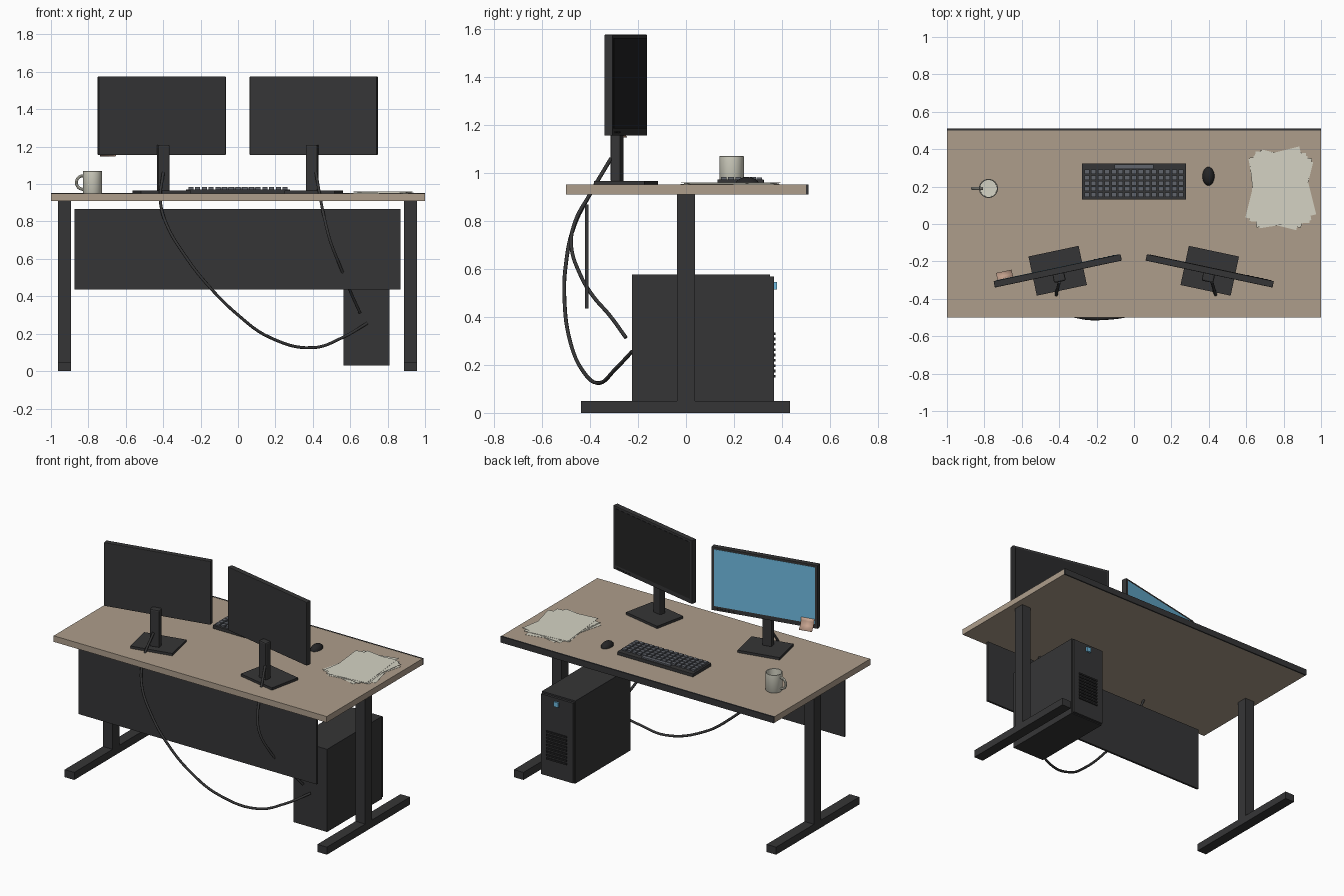
import bpy, bmesh, math, random
from mathutils import Matrix, Vector

if "Cube" in bpy.data.objects:
    bpy.data.objects.remove(bpy.data.objects["Cube"])

random.seed(4)


def material(name, rgb):
    m = bpy.data.materials.new(name)
    m.diffuse_color = (*rgb, 1)
    m.use_nodes = True
    m.node_tree.nodes["Principled BSDF"].inputs["Base Color"].default_value = m.diffuse_color
    return m


WOOD = material("desk wood", (0.42, 0.34, 0.26))
DARK = material("dark grey", (0.036, 0.036, 0.037))
BLACK = material("screen black", (0.018, 0.018, 0.019))
BLUE = material("screen blue", (0.16, 0.50, 0.75))
KEY = material("key grey", (0.12, 0.13, 0.15))
CREAM = material("cream", (0.66, 0.65, 0.55))
NOTE = material("note peach", (0.62, 0.40, 0.30))


def finish(name, bm, mat, smooth=False, bevel=0, matrix=None):
    me = bpy.data.meshes.new(name)
    bmesh.ops.recalc_face_normals(bm, faces=bm.faces)
    bm.to_mesh(me)
    bm.free()
    me.materials.append(mat)
    ob = bpy.data.objects.new(name, me)
    bpy.context.collection.objects.link(ob)
    if matrix:
        ob.matrix_world = matrix
    if bevel:
        b = ob.modifiers.new("bevel", "BEVEL")
        b.width, b.segments = bevel, 2
    if smooth:
        bpy.context.view_layer.objects.active = ob
        ob.select_set(True)
        bpy.ops.object.shade_smooth_by_angle(angle=math.radians(40))
        ob.select_set(False)
    return ob


def add_box(bm, x0, x1, y0, y1, z0, z1, rot=0):
    c = Vector(((x0 + x1) / 2, (y0 + y1) / 2, (z0 + z1) / 2))
    m = (Matrix.Translation(c) @ Matrix.Rotation(rot, 4, 'Z')
         @ Matrix.Diagonal((x1 - x0, y1 - y0, z1 - z0, 1)))
    bmesh.ops.create_cube(bm, size=1, matrix=m)


def boxes(name, mat, *dims, **kw):
    bm = bmesh.new()
    for d in dims:
        add_box(bm, *d)
    return finish(name, bm, mat, **kw)


# desk
boxes("desktop", WOOD, (-1, 1, -0.5, 0.5, 0.91, 0.95))
boxes("desktop_edge_strip", DARK, (-1, 1, 0.5, 0.51, 0.909, 0.951))
for side, a, b in (("left", -0.963, -0.893), ("right", 0.887, 0.957)):
    boxes(side + "_leg", DARK, (a, b, -0.037, 0.037, 0.05, 0.91))
    boxes(side + "_foot", DARK, (a, b, -0.437, 0.433, 0, 0.05))
boxes("modesty_panel", DARK, (-0.875, 0.87, -0.42, -0.406, 0.435, 0.868))

# computer tower
boxes("tower_case", DARK, (0.565, 0.81, -0.225, 0.35, 0.03, 0.577))
boxes("tower_front", DARK, (0.57, 0.805, 0.35, 0.366, 0.036, 0.567))
boxes("tower_vents", BLACK, *[(0.615, 0.765, 0.36, 0.373, z, z + 0.011)
                              for z in [0.147 + 0.0222 * i for i in range(9)]])
boxes("tower_button", BLUE, (0.672, 0.704, 0.36, 0.378, 0.514, 0.545))

# monitors
for side, x, angle, screen in (("left", -0.408, 12, BLUE), ("right", 0.405, -12, BLACK)):
    m = Matrix.Translation((x, -0.25, 0)) @ Matrix.Rotation(math.radians(angle), 4, 'Z')
    boxes(side + "_monitor_case", DARK, (-0.347, 0.347, -0.018, 0.017, 1.155, 1.575),
          bevel=0.003, matrix=m)
    boxes(side + "_monitor_screen", screen, (-0.33, 0.33, 0.012, 0.0185, 1.185, 1.56), matrix=m)
    boxes(side + "_monitor_buttons", BLACK,
          *[(0.2 + i * 0.025, 0.212 + i * 0.025, 0.012, 0.02, 1.165, 1.171) for i in range(5)],
          matrix=m)
    boxes(side + "_monitor_pillar", DARK, (-0.032, 0.032, -0.06, -0.016, 0.96, 1.21),
          bevel=0.008, matrix=m)
    boxes(side + "_monitor_base", DARK, (-0.137, 0.137, -0.107, 0.107, 0.95, 0.966), matrix=m)
    # curled sticky note
    if side == "left":
        bm = bmesh.new()
        rows = [[bm.verts.new((px, 0.019 + out, z)) for px in (-0.325, -0.24)]
                for out, z in ((0, 1.217), (0.003, 1.197), (0.014, 1.172), (0.038, 1.149))]
        for r, s in zip(rows, rows[1:]):
            bm.faces.new((r[0], r[1], s[1], s[0]))
        ob = finish("sticky_note", bm, NOTE, smooth=True, matrix=m)
        ob.modifiers.new("thickness", "SOLIDIFY").thickness = 0.002

# cables
CABLES = {
    "left_cable": [(-0.40, -0.312, 1.06), (-0.415, -0.40, 0.91), (-0.38, -0.465, 0.78),
                   (-0.285, -0.50, 0.62), (-0.17, -0.506, 0.47), (0, -0.483, 0.30),
                   (0.17, -0.433, 0.18), (0.40, -0.358, 0.125), (0.56, -0.296, 0.18),
                   (0.69, -0.225, 0.255)],
    "right_cable": [(0.417, -0.312, 1.06), (0.443, -0.40, 0.91), (0.467, -0.462, 0.795),
                    (0.492, -0.478, 0.70), (0.54, -0.44, 0.575), (0.575, -0.39, 0.49),
                    (0.61, -0.317, 0.405), (0.652, -0.25, 0.313)],
}
for name, pts in CABLES.items():
    cu = bpy.data.curves.new(name, 'CURVE')
    cu.dimensions = '3D'
    cu.bevel_depth, cu.bevel_resolution, cu.resolution_u = 0.008, 2, 6
    cu.use_fill_caps = True
    sp = cu.splines.new('BEZIER')
    sp.bezier_points.add(len(pts) - 1)
    for p, co in zip(sp.bezier_points, pts):
        p.co = co
        p.handle_left_type = p.handle_right_type = 'AUTO'
    cu.materials.append(DARK)
    bpy.context.collection.objects.link(bpy.data.objects.new(name, cu))

# keyboard
boxes("keyboard_base", DARK, (-0.278, 0.278, 0.131, 0.324, 0.95, 0.972), bevel=0.003)
keys = []
for r in range(5):
    for c in range(15):
        x, y = -0.252 + c * 0.036, 0.157 + r * 0.0305
        keys.append((x - 0.0135, x + 0.0135, y - 0.012, y + 0.012, 0.968, 0.983))
boxes("keyboard_keys", KEY, *keys)
boxes("keyboard_space_bar", KEY, (-0.104, 0.104, 0.294, 0.317, 0.968, 0.981))

# mouse
bm = bmesh.new()
bmesh.ops.create_uvsphere(bm, u_segments=24, v_segments=12, radius=1)
bmesh.ops.bisect_plane(bm, geom=bm.verts[:] + bm.edges[:] + bm.faces[:],
                       plane_co=(0, 0, 0), plane_no=(0, 0, -1), clear_outer=True)
bmesh.ops.holes_fill(bm, edges=[e for e in bm.edges if e.is_boundary])
bmesh.ops.scale(bm, vec=(0.032, 0.05, 0.032), verts=bm.verts)
finish("mouse", bm, BLACK, smooth=True, matrix=Matrix.Translation((0.398, 0.255, 0.95)))

# mug body, turned from a profile
bm = bmesh.new()
prof = [(0, 0), (0.048, 0), (0.051, 0.004), (0.051, 0.118), (0.049, 0.12),
        (0.046, 0.118), (0.045, 0.012), (0, 0.01)]
vs = [bm.verts.new((r, 0, z)) for r, z in prof]
es = [bm.edges.new(p) for p in zip(vs, vs[1:])]
bmesh.ops.spin(bm, geom=vs + es, cent=(0, 0, 0), axis=(0, 0, 1), angle=math.tau, steps=32)
bmesh.ops.remove_doubles(bm, verts=bm.verts, dist=0.0005)
finish("mug", bm, CREAM, smooth=True, matrix=Matrix.Translation((-0.778, 0.19, 0.95)))

# mug handle
bm = bmesh.new()
N, M = 20, 8
rings = []
for i in range(N + 1):
    a = math.radians(60 + 240 * i / N)
    ring = []
    for j in range(M):
        t = math.tau * j / M
        r = 0.036 + 0.008 * math.cos(t)
        ring.append(bm.verts.new((r * math.cos(a), 0.008 * math.sin(t), r * math.sin(a))))
    rings.append(ring)
for p, q in zip(rings, rings[1:]):
    for j in range(M):
        bm.faces.new((p[j], p[(j + 1) % M], q[(j + 1) % M], q[j]))
finish("mug_handle", bm, CREAM, smooth=True, matrix=Matrix.Translation((-0.828, 0.19, 1.008)))

# loose paper stack
bm = bmesh.new()
for i, deg in enumerate((-14, 9, -5, 14, 3, -9, 6)):
    x, y = 0.783 + random.uniform(-0.012, 0.012), 0.192 + random.uniform(-0.012, 0.012)
    z = 0.9505 + i * 0.0014
    add_box(bm, x - 0.14, x + 0.14, y - 0.187, y + 0.187, z, z + 0.0012, math.radians(deg))
finish("paper_stack", bm, CREAM)
